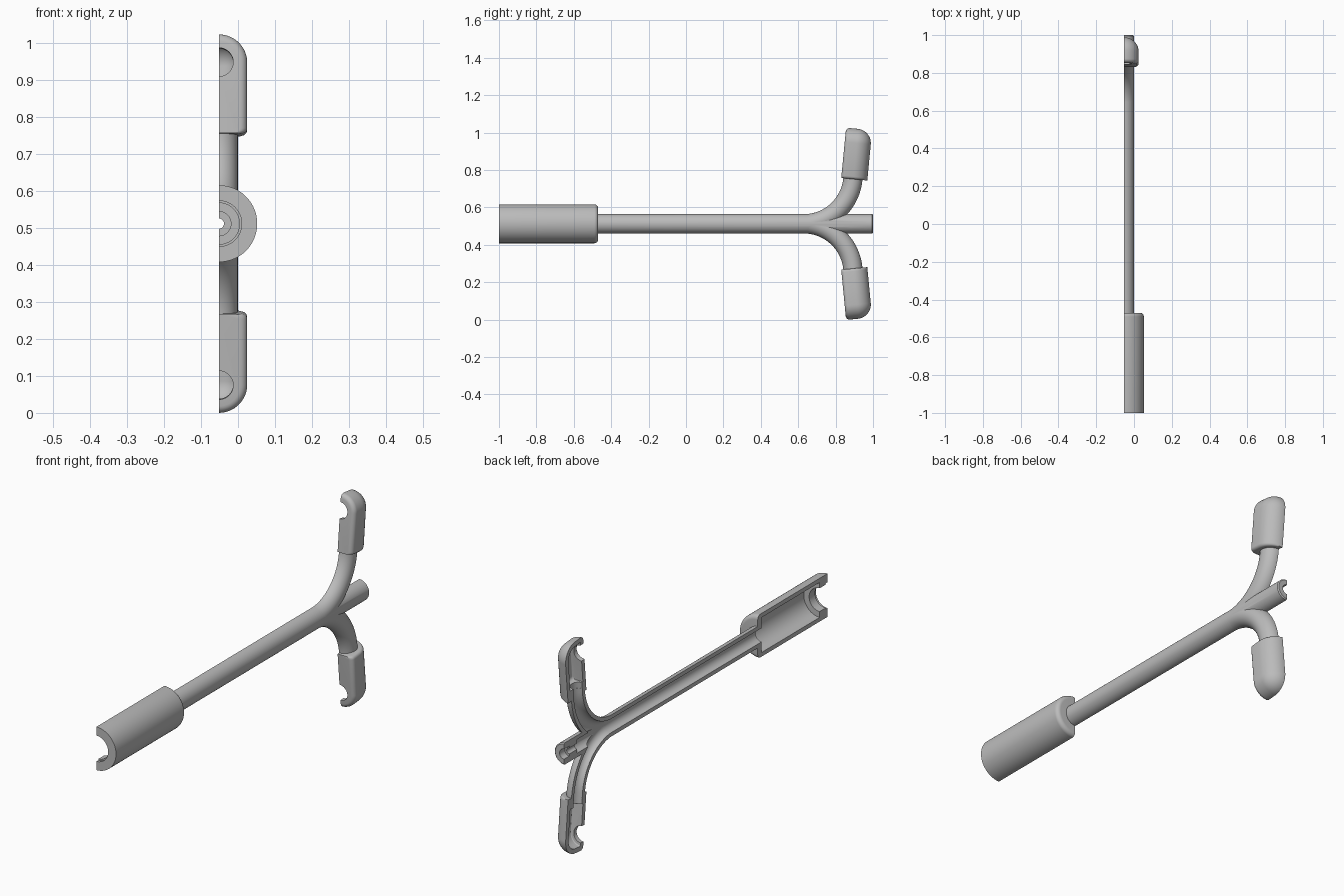
import bpy, bmesh
from math import sin, cos, pi, radians, sqrt

cube = bpy.data.objects.get("Cube")
if cube:
    bpy.data.objects.remove(cube, do_unlink=True)

CUT_X, MID_Z = -0.052, 0.512      # section plane and centre line
TILT = radians(5.5)
SIDES = 64
ROD, BORE = 0.052, 0.033

grey = bpy.data.materials.new("plain grey")
grey.use_nodes = True
grey.diffuse_color = (0.5, 0.5, 0.5, 1)
grey.node_tree.nodes["Principled BSDF"].inputs["Base Color"].default_value = (0.5, 0.5, 0.5, 1)


def loft(name, rings):
    """Closed solid through a row of rings with equal point counts."""
    bm = bmesh.new()
    rows = [[bm.verts.new(p) for p in ring] for ring in rings]
    n = len(rows[0])
    for a, b in zip(rows, rows[1:]):
        for i in range(n):
            j = (i + 1) % n
            bm.faces.new((a[i], a[j], b[j], b[i]))
    bm.faces.new(rows[0])
    bm.faces.new(rows[-1])
    bmesh.ops.recalc_face_normals(bm, faces=bm.faces)
    mesh = bpy.data.meshes.new(name)
    bm.to_mesh(mesh)
    bm.free()
    mesh.materials.append(grey)
    ob = bpy.data.objects.new(name, mesh)
    bpy.context.collection.objects.link(ob)
    return ob


def circle(y, z, r, angle=0.0):
    """Ring facing along a direction in the y-z plane."""
    turns = [2 * pi * i / SIDES for i in range(SIDES)]
    return [(CUT_X + r * cos(t), y - r * sin(t) * sin(angle), z + r * sin(t) * cos(angle))
            for t in turns]


def lathe(name, profile):
    return loft(name, [circle(y, MID_Z, r) for y, r in profile])


def combine(ob, other, operation):
    mod = ob.modifiers.new("combine", "BOOLEAN")
    mod.operation, mod.object, mod.solver = operation, other, "EXACT"
    bpy.ops.object.select_all(action="DESELECT")
    bpy.context.view_layer.objects.active = ob
    ob.select_set(True)
    bpy.ops.object.modifier_apply(modifier=mod.name)
    bpy.data.objects.remove(other, do_unlink=True)


def finish(ob):
    """Cut the part open along the section plane and smooth it."""
    box = [(-1, -2), (1, -2), (1, 2), (-1, 2)]
    combine(ob, loft("cutter", [[(x, y * 2, z) for y, z in box] for x in (CUT_X - 1, CUT_X)]),
            "DIFFERENCE")
    ob.select_set(True)
    bpy.ops.object.shade_smooth_by_angle(angle=radians(35))


def main_bore():
    return lathe("bore", [(-0.6, BORE), (0.9, BORE), (0.9, 0.014), (0.96, 0.014),
                          (0.96, 0.024), (1.1, 0.024)])


# Handle: hollow barrel with a stepped mouth and rounded far end
fillet = [(-0.49 + 0.02 * sin(a * pi / 12), 0.084 + 0.02 * cos(a * pi / 12)) for a in range(7)]
handle = lathe("handle", [(-1, 0.104)] + fillet)
combine(handle, lathe("cavity", [(-1.1, 0.062), (-0.985, 0.062), (-0.985, 0.056), (-0.94, 0.056),
                                 (-0.94, 0.084), (-0.5, 0.084)]), "DIFFERENCE")
combine(handle, main_bore(), "DIFFERENCE")
finish(handle)

# Stem with two curved branches
BEND, START = 0.2645, 0.629


def branch(side, r, extra):
    end = pi / 2 - TILT
    rings = []
    for i in range(25):
        a = end * i / 24
        rings.append(circle(START + BEND * sin(a), MID_Z + side * BEND * (1 - cos(a)), r, side * a))
    y, z = START + BEND * sin(end), BEND * (1 - cos(end))
    rings.append(circle(y + extra * cos(end), MID_Z + side * (z + extra * sin(end)), r, side * end))
    return loft("branch", rings)


stem = lathe("stem", [(-0.47, ROD), (0.995, ROD), (1, ROD - 0.005)])
for side in (1, -1):
    combine(stem, branch(side, ROD - 0.0006, 0.02), "UNION")
for side in (1, -1):
    combine(stem, branch(side, BORE - 0.0006, 0.1), "DIFFERENCE")
combine(stem, main_bore(), "DIFFERENCE")
finish(stem)

# Heads: arched blocks, flat in front and domed behind
HALF, DEPTH, LENGTH, WALL = 0.077, 0.14, 0.27, 0.022
ARCH = LENGTH - HALF


def place(side, x, d, u):
    return (CUT_X + x, 0.83 + d * cos(TILT) + u * sin(TILT),
            MID_Z + side * (0.245 - d * sin(TILT) + u * cos(TILT)))


def arch(side, d, r, base):
    c = min(0.014, r * 0.5)
    corner = [(r - c + c * sin(a), base + c - c * cos(a)) for a in (0, pi / 6, pi / 3, pi / 2)]
    top = [(r * cos(pi * i / 32), ARCH + r * sin(pi * i / 32)) for i in range(33)]
    points = corner + top + [(-x, u) for x, u in reversed(corner)]
    return [place(side, x, d, u) for x, u in points]


def block(name, side, inset, base):
    half, front, back = HALF - inset, inset, DEPTH - inset
    edge = 0.02 if inset == 0 else 0.004
    rings = []
    for i in range(7):
        a = pi / 2 * i / 6
        rings.append(arch(side, front + edge * (1 - cos(a)), half - edge * (1 - sin(a)), base))
    for i in range(17):
        a = pi / 2 * 0.98 * i / 16
        rings.append(arch(side, back - half + half * sin(a), half * cos(a), base))
    return loft(name, rings)


for side, name in ((1, "upper_head"), (-1, "lower_head")):
    head = block(name, side, 0, 0)
    combine(head, block("cavity", side, WALL, 0.05), "DIFFERENCE")
    combine(head, branch(side, BORE, 0.1), "DIFFERENCE")
    turns = [2 * pi * i / 48 for i in range(48)]
    hole = loft("hole", [[place(side, 0.039 * cos(t), d, ARCH + 0.039 * sin(t)) for t in turns]
                         for d in (-0.05, 0.06)])
    combine(head, hole, "DIFFERENCE")
    finish(head)
